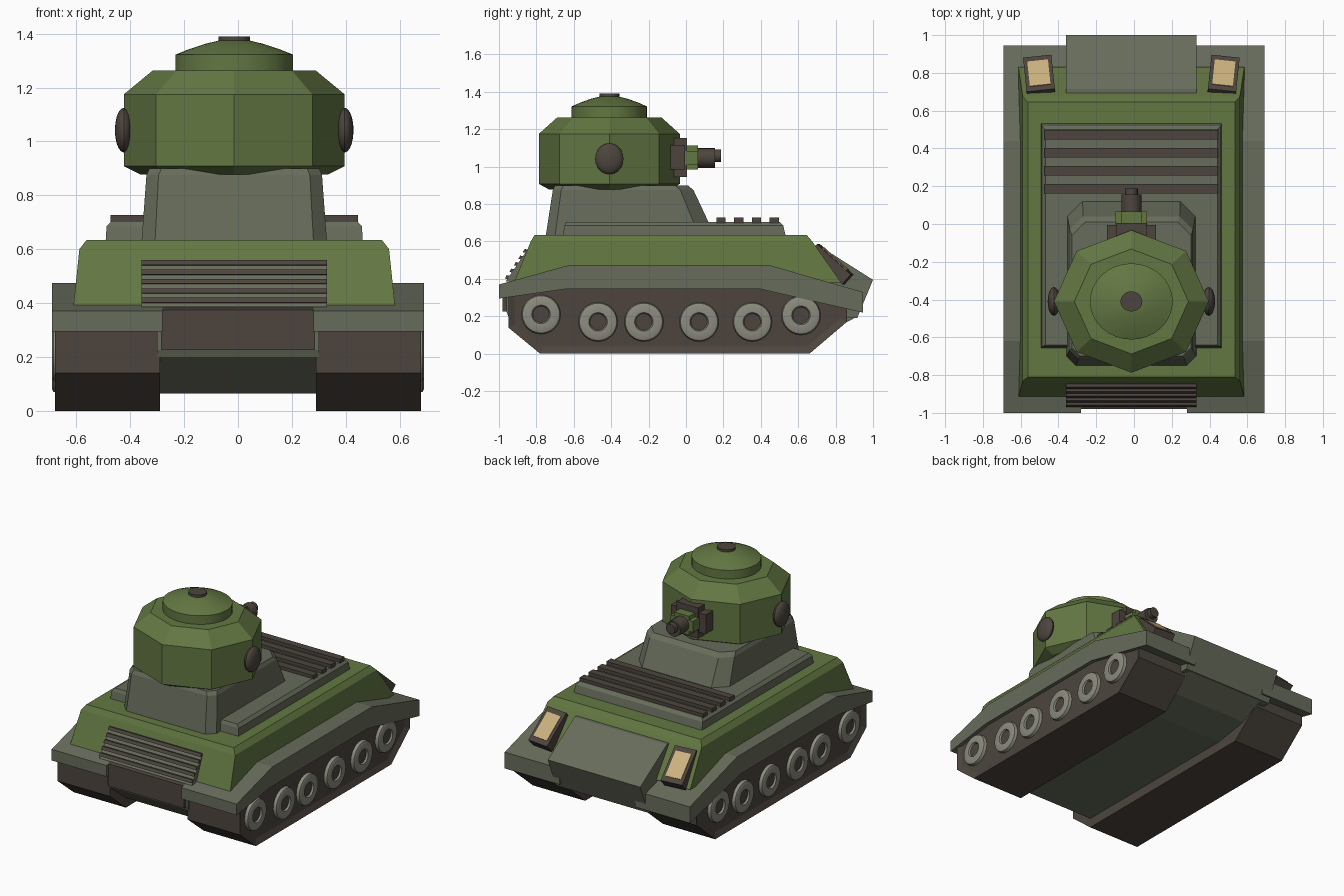
import bpy, bmesh, math
from mathutils import Vector, Matrix

if "Cube" in bpy.data.objects:
    bpy.data.objects.remove(bpy.data.objects["Cube"])

CX = -0.014   # the upper body sits slightly off the track centreline


def mat(name, r, g, b):
    m = bpy.data.materials.new(name)
    m.diffuse_color = (r, g, b, 1)
    m.use_nodes = True
    m.node_tree.nodes["Principled BSDF"].inputs["Base Color"].default_value = m.diffuse_color
    return m


GREEN = mat("green_paint", 0.125, 0.185, 0.055)
GREY = mat("grey_steel", 0.135, 0.15, 0.105)
BROWN = mat("dark_steel", 0.075, 0.06, 0.048)
WHEEL = mat("wheel_steel", 0.26, 0.26, 0.21)
LAMP = mat("lamp_glass", 0.60, 0.44, 0.21)


def finish(name, bm, m, cx=0.0, mirror=False, smooth=False):
    bmesh.ops.remove_doubles(bm, verts=bm.verts, dist=1e-5)
    bmesh.ops.recalc_face_normals(bm, faces=bm.faces)
    me = bpy.data.meshes.new(name)
    bm.to_mesh(me)
    bm.free()
    me.materials.append(m)
    ob = bpy.data.objects.new(name, me)
    ob.location.x = cx
    bpy.context.collection.objects.link(ob)
    if mirror:
        ob.modifiers.new("Mirror", 'MIRROR')
    if smooth:
        bpy.ops.object.select_all(action='DESELECT')
        ob.select_set(True)
        bpy.context.view_layer.objects.active = ob
        bpy.ops.object.shade_smooth_by_angle(angle=math.radians(35))
    return ob


def add_loft(bm, rings, cap=True):
    """Skin a stack of equal-length rings and cap both ends."""
    vs = [[bm.verts.new(p) for p in r] for r in rings]
    n = len(vs[0])
    for a, b in zip(vs, vs[1:]):
        for i in range(n):
            bm.faces.new((a[i], a[(i + 1) % n], b[(i + 1) % n], b[i]))
    if cap:
        bm.faces.new(vs[0])
        bm.faces.new(vs[-1])


def loft(name, rings, m, **kw):
    bm = bmesh.new()
    add_loft(bm, rings)
    return finish(name, bm, m, **kw)


def prism(name, yz, x0, x1, m, **kw):
    return loft(name, [[(x, y, z) for y, z in yz] for x in (x0, x1)], m, **kw)


def box(name, x, y, z, m, **kw):
    return prism(name, [(y[0], z[0]), (y[1], z[0]), (y[1], z[1]), (y[0], z[1])], x[0], x[1], m, **kw)


def lathe(name, profile, axis, centre, m, n=24, scale=(1, 1), **kw):
    """Spin (radius, height) points about an axis through centre."""
    bm = bmesh.new()
    rings = []
    for r, h in profile:
        ring = []
        for i in range(n):
            t = 2 * math.pi * i / n
            u, v = r * math.cos(t) * scale[0], r * math.sin(t) * scale[1]
            p = {'x': (h, u, v), 'y': (u, h, v), 'z': (u, v, h)}[axis]
            ring.append(Vector(p) + Vector(centre))
        rings.append(ring)
    add_loft(bm, rings, cap=True)
    return finish(name, bm, m, **kw)


def chamfered(x, y0, y1, z, c0, c1):
    """Rectangle ring with its corners cut, c0 at the front and c1 at the back."""
    half = [(x - c0, y0), (x, y0 + c0), (x, y1 - c1), (x - c1, y1)]
    return [(a, b, z) for a, b in half] + [(-a, b, z) for a, b in reversed(half)]


# Tracks with recessed side panels
track = [(-.95, .14), (-.78, 0), (.66, 0), (.86, .17), (.86, .27), (.43, .40), (-.64, .40), (-.95, .33)]
bm = bmesh.new()
add_loft(bm, [[(x, y, z) for y, z in track] for x in (.29, .68)])
side = max(bm.faces, key=lambda f: f.calc_center_median().x)
bmesh.ops.recalc_face_normals(bm, faces=bm.faces)
bmesh.ops.inset_region(bm, faces=[side], thickness=.04, depth=0)
bmesh.ops.translate(bm, verts=side.verts, vec=(-.015, 0, 0))
finish("track", bm, BROWN, mirror=True)

# Road wheels
for i, (y, z) in enumerate([(-.775, .21), (-.47, .17), (-.225, .17), (.07, .17), (.355, .17), (.615, .205)]):
    lathe(f"wheel_{i}", [(.09, .64), (.105, .665), (.10, .685), (.09, .69), (.05, .688), (.042, .672), (.042, .64)],
          'x', (0, y, z), WHEEL, mirror=True, smooth=True)
    lathe(f"wheel_hub_{i}", [(.044, .64), (.044, .677)], 'x', (0, y, z), BROWN, n=16, mirror=True, smooth=True)

# Fenders
prism("fender", [(-1, .37), (-.62, .475), (.44, .475), (.945, .33), (.945, .22),
                 (.40, .345), (-.65, .345), (-1, .295)], .28, .69, GREY, mirror=True)

# Lower hull, end panel and nose
prism("lower_hull", [(-.78, .065), (-.95, .20), (-.96, .225), (-.96, .37), (-.8, .42), (.7, .42), (.88, .36),
                     (.90, .19), (.74, .105), (.5, .065)], -.30, .30, GREY)
prism("end_panel", [(-.98, .225), (-.98, .375), (-.9, .395), (-.9, .225)], -.285, .285, BROWN)
prism("nose", [(.60, .575), (.715, .575), (1, .395), (.915, .19), (.6, .19)], -.345, .345, GREY, cx=CX)

# Upper hull
def rect(x, y0, y1, z):
    return [(-x, y0, z), (x, y0, z), (x, y1, z), (-x, y1, z)]

loft("upper_hull", [rect(.598, -.92, .83, .38), rect(.575, -.83, .675, .60), rect(.548, -.81, .645, .635)],
     GREEN, cx=CX)

# End grille: backing plate with slats running across
prism("grille_plate", [(-.82, .565), (-.845, .56), (-.965, .385), (-.88, .385)], -.345, .345, GREY, cx=CX)
for i in range(5):
    t = (i + .35) / 5
    y, z = -.842 - .12 * t, .56 - .175 * t
    prism(f"grille_slat_{i}", [(y + .02, z + .006), (y - .012, z + .012), (y - .022, z - .006), (y + .02, z - .012)],
          -.345, .345, BROWN, cx=CX)

# Deck and its slats
loft("deck", [rect(.478, -.66, .535, .62), rect(.474, -.65, .52, .685), rect(.455, -.64, .50, .705)], GREY, cx=CX)
for i in range(4):
    y = .187 + .095 * i
    box(f"deck_slat_{i}", (-.46, .46), (y - .025, y + .025), (.69, .727), BROWN, cx=CX)

# Turret base
loft("turret_base", [chamfered(.344, -.75, .155, .63, .05, .085), chamfered(.326, -.712, .04, .875, .045, .07),
                     chamfered(.315, -.70, .01, .90, .045, .07)], GREY, cx=CX)

# Turret and cupola
TC = (0, -.41, 0)
lathe("turret", [(.35, .878), (.41, .908), (.41, 1.175), (.302, 1.264)], 'z', TC, GREEN,
      n=8, scale=(1, .92), cx=CX)
lathe("cupola", [(.219, 1.25), (.219, 1.322), (.17, 1.342), (.11, 1.362), (.055, 1.375), (0.0001, 1.378)],
      'z', TC, GREEN, n=32, scale=(1, .92), cx=CX, smooth=True)
lathe("cupola_button", [(.058, 1.36), (.058, 1.390)], 'z', TC, BROWN, n=20, scale=(1, .92), cx=CX, smooth=True)

# Side domes on the turret
dome = [(max(math.sin(math.pi * i / 10), 1e-4), .033 * -math.cos(math.pi * i / 10)) for i in range(11)]
lathe("side_dome", dome, 'x', (.41, -.41, 1.042), BROWN, n=20, scale=(.076, .083), cx=CX, mirror=True, smooth=True)

# Gun: cross-shaped mantlet, collar, barrel and muzzle
box("mantlet_wide", (-.13, .13), (-.14, -.005), (.985, 1.115), BROWN, cx=CX)
box("mantlet_tall", (-.08, .08), (-.12, .005), (.945, 1.152), BROWN, cx=CX)
box("gun_collar_wide", (-.083, .083), (-.02, .065), (1.01, 1.085), GREEN, cx=CX)
box("gun_collar_tall", (-.055, .055), (-.02, .065), (.985, 1.112), GREEN, cx=CX)
lathe("barrel", [(.053, .04), (.053, .155)], 'y', (0, 0, 1.047), BROWN, n=16, cx=CX, smooth=True)
lathe("muzzle", [(.034, .14), (.034, .187)], 'y', (0, 0, 1.058), BROWN, n=16, cx=CX, smooth=True)

# Headlights lying on the sloped bow, toed outward
place = (Matrix.Translation((.488, .785, .49)) @ Matrix.Rotation(math.radians(-6), 4, 'Z')
         @ Matrix.Rotation(math.radians(-42), 4, 'X'))
for name, x, y, z0, z1, m in [("headlight_frame", .075, .122, -.05, .02, BROWN),
                              ("headlight_lens", .055, .088, 0, .024, LAMP)]:
    bm = bmesh.new()
    add_loft(bm, [rect(x, -y, y, z0), rect(x, -y, y, z1)])
    bm.transform(place)
    finish(name, bm, m, cx=CX, mirror=True)
